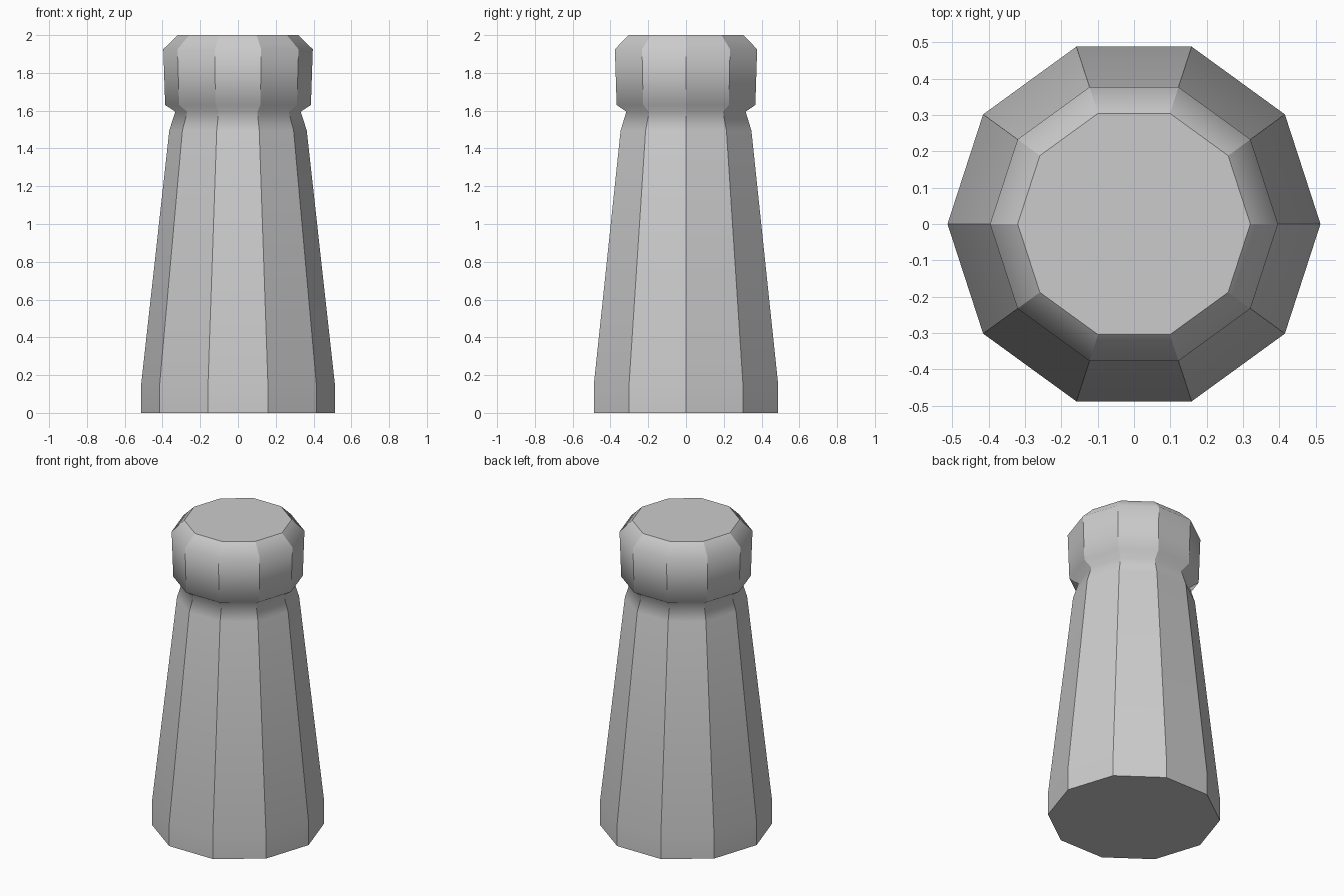
import bpy, bmesh
from math import cos, sin, pi

if "Cube" in bpy.data.objects:
    bpy.data.objects.remove(bpy.data.objects["Cube"])

SIDES = 10
# radius at the corners, height
PROFILE = [(0.513, 0.0), (0.513, 0.15), (0.364, 1.495), (0.332, 1.595),
           (0.386, 1.63), (0.396, 1.925), (0.32, 2.0)]

# ten-sided tapered post with a collar head, lofted from rings
bm = bmesh.new()
rings = [[bm.verts.new((r * cos(2 * pi * i / SIDES), r * sin(2 * pi * i / SIDES), z))
          for i in range(SIDES)] for r, z in PROFILE]
for low, high in zip(rings, rings[1:]):
    for i in range(SIDES):
        j = (i + 1) % SIDES
        bm.faces.new((low[i], low[j], high[j], high[i])).smooth = True
    for a, b in zip(low, high):
        bm.edges.get((a, b)).smooth = False  # crisp vertical corners

# flat caps with crisp rims
for ring in (rings[0][::-1], rings[-1]):
    cap = bm.faces.new(ring)
    for edge in cap.edges:
        edge.smooth = False

mesh = bpy.data.meshes.new("post")
bm.to_mesh(mesh)
bm.free()
bpy.context.collection.objects.link(bpy.data.objects.new("post", mesh))
